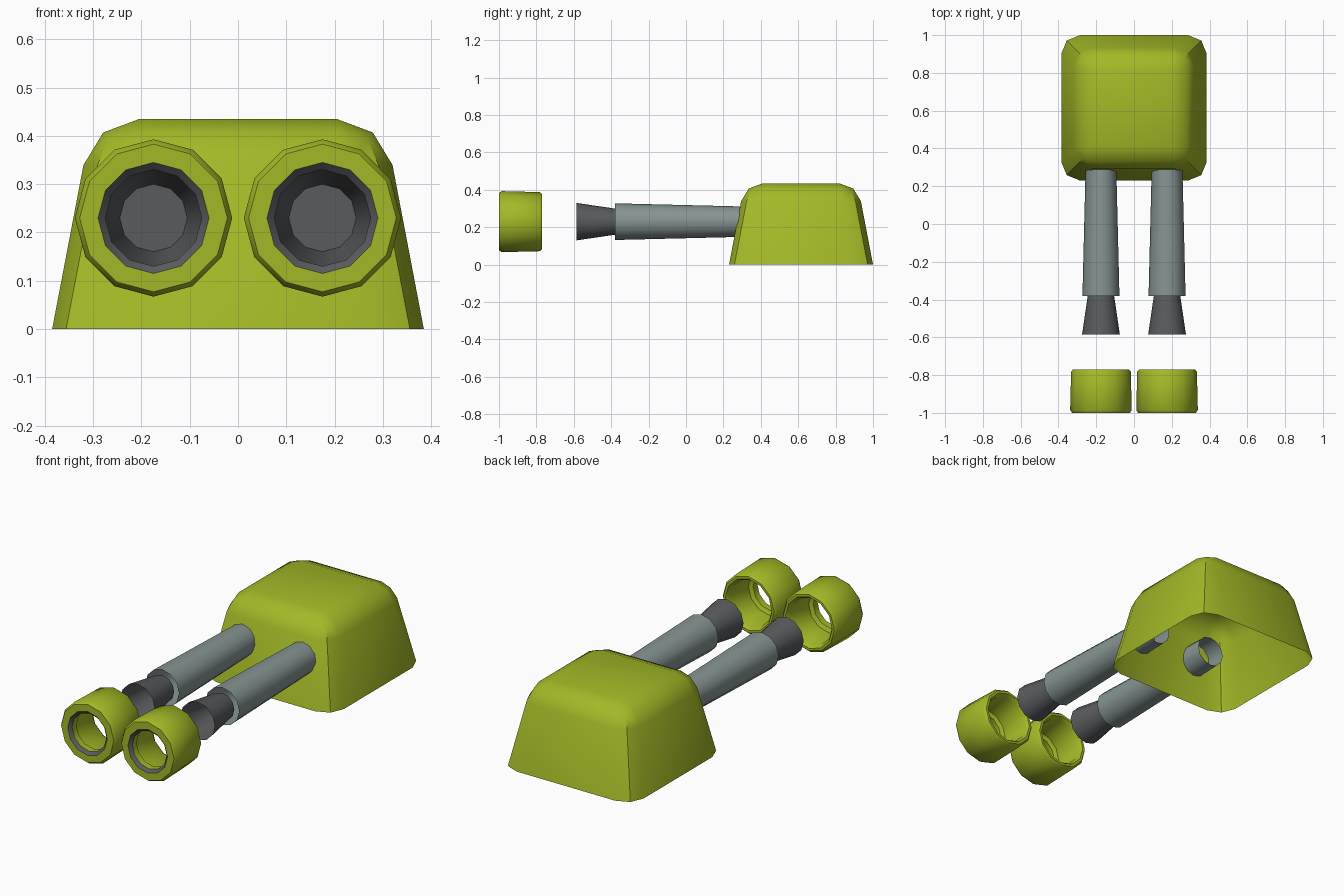
import bpy, bmesh, math

if "Cube" in bpy.data.objects:
    bpy.data.objects.remove(bpy.data.objects["Cube"])


def material(name, rgb):
    m = bpy.data.materials.new(name)
    m.diffuse_color = (*rgb, 1)
    m.use_nodes = True
    m.node_tree.nodes["Principled BSDF"].inputs["Base Color"].default_value = m.diffuse_color
    return m


OLIVE = material("olive green", (0.37, 0.48, 0.02))
STEEL = material("light steel grey", (0.24, 0.30, 0.29))
DARK = material("dark grey", (0.10, 0.105, 0.11))


def finish(bm, name, mats, angle=40):
    mesh = bpy.data.meshes.new(name)
    bm.to_mesh(mesh)
    bm.free()
    ob = bpy.data.objects.new(name, mesh)
    bpy.context.collection.objects.link(ob)
    for m in mats:
        mesh.materials.append(m)
    bpy.ops.object.select_all(action='DESELECT')
    bpy.context.view_layer.objects.active = ob
    ob.select_set(True)
    bpy.ops.object.shade_smooth_by_angle(angle=math.radians(angle))
    return ob


def lathe(name, x, profile, mats, closed=False, dark_segments=(), cap_end=False, sides=12):
    """Spin (radius, y) points around a barrel axis parallel to y."""
    bm = bmesh.new()
    rings = []
    for r, y in profile:
        rings.append([bm.verts.new((x + r * math.cos(a), y, 0.23 + r * math.sin(a)))
                      for a in (2 * math.pi * i / sides for i in range(sides))])
    count = len(rings) if closed else len(rings) - 1
    for s in range(count):
        a, b = rings[s], rings[(s + 1) % len(rings)]
        for i in range(sides):
            j = (i + 1) % sides
            f = bm.faces.new((a[i], b[i], b[j], a[j]))
            f.material_index = 1 if s in dark_segments else 0
    if cap_end:
        bm.faces.new(rings[-1])
    bmesh.ops.recalc_face_normals(bm, faces=bm.faces)
    return finish(bm, name, mats)


# Housing: tapered box, open underneath, rounded with two-step bevels
bm = bmesh.new()
bmesh.ops.create_cube(bm, size=2)
for v in bm.verts:
    top = v.co.z > 0
    half = 0.302 if top else 0.385
    v.co = (v.co.x * half, 0.615 + v.co.y * half, 0.435 if top else 0)
bottom = [f for f in bm.faces if f.normal.z < -0.9 or all(v.co.z < 0.01 for v in f.verts)]
bmesh.ops.delete(bm, geom=bottom, context='FACES')
bmesh.ops.bevel(bm, geom=[e for e in bm.edges if not e.is_boundary],
                offset=0.097, segments=2, profile=0.5, affect='EDGES')
finish(bm, "housing", [OLIVE])

# Twin barrels
for side, x in (("left", -0.175), ("right", 0.175)):
    # Tapered open tube, running into the housing
    lathe(side + "_barrel", x, [(0.098, -0.38), (0.079, 0.39)], [STEEL])
    # Flared cup at the barrel tip
    lathe(side + "_flared_tip", x, [(0.1, -0.585), (0.07, -0.38)], [DARK], cap_end=True)
    # Separate hollow muzzle ring with a dark inner lip
    lathe(side + "_muzzle", x,
          [(0.1, -0.985), (0.115, -1.0), (0.153, -1.0), (0.163, -0.985),
           (0.158, -0.782), (0.148, -0.77), (0.135, -0.77), (0.122, -0.79),
           (0.12, -0.94), (0.1, -0.95)],
          [OLIVE, DARK], closed=True, dark_segments=(0,))
